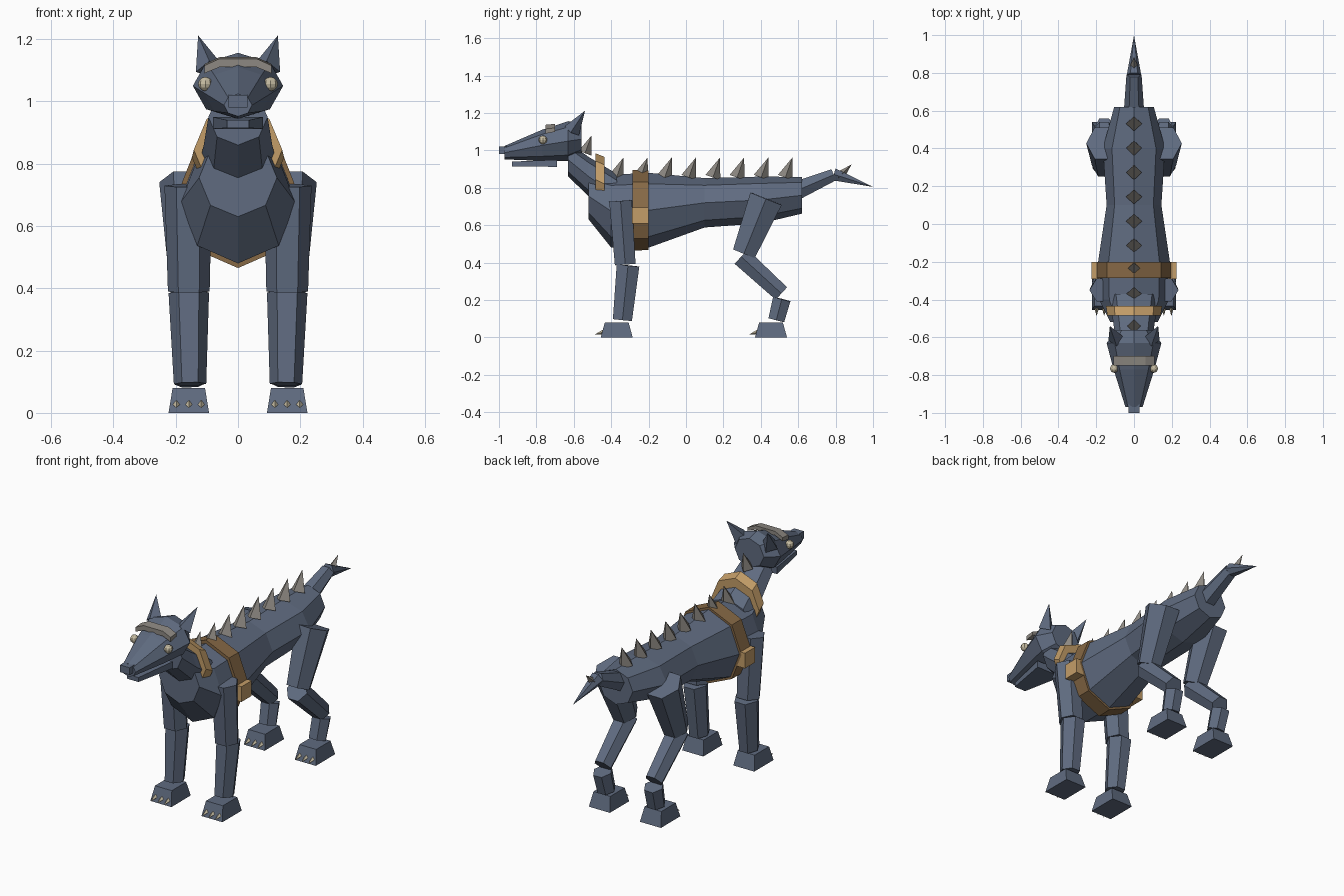
import bpy, bmesh, math
from mathutils import Vector

if "Cube" in bpy.data.objects:
    bpy.data.objects.remove(bpy.data.objects["Cube"], do_unlink=True)


def material(name, rgb):
    m = bpy.data.materials.new(name)
    m.use_nodes = True
    m.diffuse_color = (*rgb, 1)
    bsdf = m.node_tree.nodes["Principled BSDF"]
    bsdf.inputs["Base Color"].default_value = (*rgb, 1)
    bsdf.inputs["Roughness"].default_value = 0.9
    return m


HIDE = material("slate hide", (0.115, 0.147, 0.215))
HORN = material("grey horn", (0.27, 0.25, 0.225))
BONE = material("pale bone", (0.56, 0.50, 0.36))
STRAP = material("brown leather", (0.24, 0.14, 0.06))
TAN = material("tan leather", (0.55, 0.34, 0.14))


def skin(name, rings, mat):
    """Bridge rings of points into a closed flat-shaded solid."""
    bm = bmesh.new()
    loops = [[bm.verts.new(p) for p in ring] for ring in rings]
    n = len(loops[0])
    for a, b in zip(loops, loops[1:]):
        for i in range(n):
            j = (i + 1) % n
            bm.faces.new((a[i], a[j], b[j], b[i]))
    bm.faces.new(loops[0])
    bm.faces.new(loops[-1])
    bmesh.ops.remove_doubles(bm, verts=bm.verts, dist=1e-5)
    bmesh.ops.recalc_face_normals(bm, faces=bm.faces)
    mesh = bpy.data.meshes.new(name)
    bm.to_mesh(mesh)
    bm.free()
    mesh.materials.append(mat)
    obj = bpy.data.objects.new(name, mesh)
    bpy.context.collection.objects.link(obj)
    return obj


def loft(name, sections, mat, n=8):
    """Upright elliptical sections (y, centre z, half width, half height)."""
    turns = [math.tau * i / n for i in range(n)]
    return skin(name, [[(rx * math.cos(t), y, z + rz * math.sin(t)) for t in turns]
                       for y, z, rx, rz in sections], mat)


def limb(name, p0, p1, r0, r1, mat, n=6):
    """Tapered tube between points; radii are (sideways, fore-and-aft)."""
    p0, p1 = Vector(p0), Vector(p1)
    d = (p1 - p0).normalized()
    u = (Vector((1, 0, 0)) - d * d.x).normalized()
    v = d.cross(u)
    turns = [math.tau * i / n for i in range(n)]
    return skin(name, [[p + u * r[0] * math.cos(t) + v * r[1] * math.sin(t) for t in turns]
                       for p, r in ((p0, r0), (p1, r1))], mat)


def cone(name, base, tip, r, mat, n=4):
    return limb(name, base, tip, (r, r), (0, 0), mat, n)


def rect(x0, x1, y0, y1, z):
    return [(x0, y0, z), (x1, y0, z), (x1, y1, z), (x0, y1, z)]


def upright(y, half, z0, z1):
    return [(-half, y, z0), (half, y, z0), (half, y, z1), (-half, y, z1)]


# Torso, neck and tail
loft("torso", [(-0.52, 0.755, 0.125, 0.125), (-0.40, 0.675, 0.185, 0.195),
               (-0.20, 0.68, 0.19, 0.2), (0.10, 0.72, 0.145, 0.132),
               (0.40, 0.735, 0.165, 0.125), (0.62, 0.76, 0.105, 0.098)], HIDE)
loft("neck", [(-0.63, 0.95, 0.095, 0.09), (-0.52, 0.86, 0.11, 0.105),
              (-0.37, 0.755, 0.135, 0.12)], HIDE)
limb("tail", (0, 0.58, 0.78), (0, 0.79, 0.87), (0.055, 0.058), (0.04, 0.037), HIDE)
cone("tail_tip", (0, 0.79, 0.872), (0, 1.0, 0.805), 0.038, HIDE, 6)
cone("tail_spine", (0, 0.815, 0.855), (0, 0.885, 0.925), 0.03, HORN)

# Head
loft("head", [(-0.56, 1.06, 0.09, 0.08), (-0.63, 1.05, 0.145, 0.106),
              (-0.77, 1.027, 0.108, 0.083), (-0.97, 0.988, 0.045, 0.036)], HIDE)
skin("jaw", [upright(-0.93, 0.035, 0.915, 0.94), upright(-0.69, 0.08, 0.912, 0.95)], HIDE)
skin("nose", [upright(-1.0, 0.03, 0.98, 1.02), upright(-0.95, 0.03, 0.98, 1.022)], HIDE)
skin("brow_plate", [[(x, -0.75, lo), (x, -0.70, lo + 0.01), (x, -0.70, hi + 0.005), (x, -0.75, hi)]
                    for x, lo, hi in ((-0.108, 1.09, 1.115), (-0.06, 1.11, 1.137),
                                      (0.06, 1.11, 1.137), (0.108, 1.09, 1.115))], HORN)

# Spines along the back
cone("neck_spine", (0, -0.54, 0.985), (0, -0.505, 1.08), 0.036, HORN)
for i in range(8):
    y = -0.372 + 0.129 * i
    cone("back_spine", (0, y, 0.855), (0, y + 0.038, 0.962), 0.042, HORN)

# Harness
loft("chest_strap", [(-0.285, 0.68, 0.203, 0.215), (-0.20, 0.68, 0.203, 0.213)], STRAP)
loft("collar", [(-0.485, 0.845, 0.142, 0.14), (-0.435, 0.82, 0.148, 0.145)], TAN)

for s, side in ((1, "left"), (-1, "right")):
    skin(side + "_buckle", [rect(s * 0.17, s * 0.225, -0.29, -0.20, z) for z in (0.61, 0.695)], TAN)

    # Ear and eye
    cone(side + "_ear", (s * 0.092, -0.61, 1.105), (s * 0.128, -0.54, 1.212), 0.045, HIDE)
    bpy.ops.mesh.primitive_uv_sphere_add(segments=8, ring_count=6, radius=0.023,
                                         location=(s * 0.105, -0.765, 1.056))
    eye = bpy.context.object
    eye.name = side + "_eye"
    eye.data.materials.append(BONE)

    # Front leg
    x = s * 0.158
    limb(side + "_front_upper_leg", (s * 0.16, -0.35, 0.73), (x, -0.325, 0.39),
         (0.076, 0.07), (0.067, 0.064), HIDE)
    limb(side + "_front_lower_leg", (x, -0.31, 0.385), (s * 0.154, -0.34, 0.093),
         (0.065, 0.07), (0.052, 0.059), HIDE)

    # Hind leg
    limb(side + "_thigh", (s * 0.163, 0.428, 0.742), (s * 0.157, 0.31, 0.448),
         (0.09, 0.104), (0.066, 0.072), HIDE)
    limb(side + "_shank", (x, 0.295, 0.432), (x, 0.51, 0.235),
         (0.062, 0.06), (0.05, 0.052), HIDE)
    limb(side + "_hock", (x, 0.512, 0.205), (s * 0.154, 0.483, 0.093),
         (0.052, 0.055), (0.05, 0.05), HIDE)

    # Paws with claws
    for end, y in (("front", -0.37), ("hind", 0.455)):
        skin(f"{side}_{end}_paw",
             [rect(x - 0.065, x + 0.065, y - 0.086, y + 0.085, 0),
              rect(x - 0.052, x + 0.052, y - 0.064, y + 0.063, 0.08)], HIDE)
        for k in (-1, 0, 1):
            cone(f"{side}_{end}_claw", (x + k * 0.04, y - 0.073, 0.028),
                 (x + k * 0.04, y - 0.117, 0.016), 0.013, BONE)
